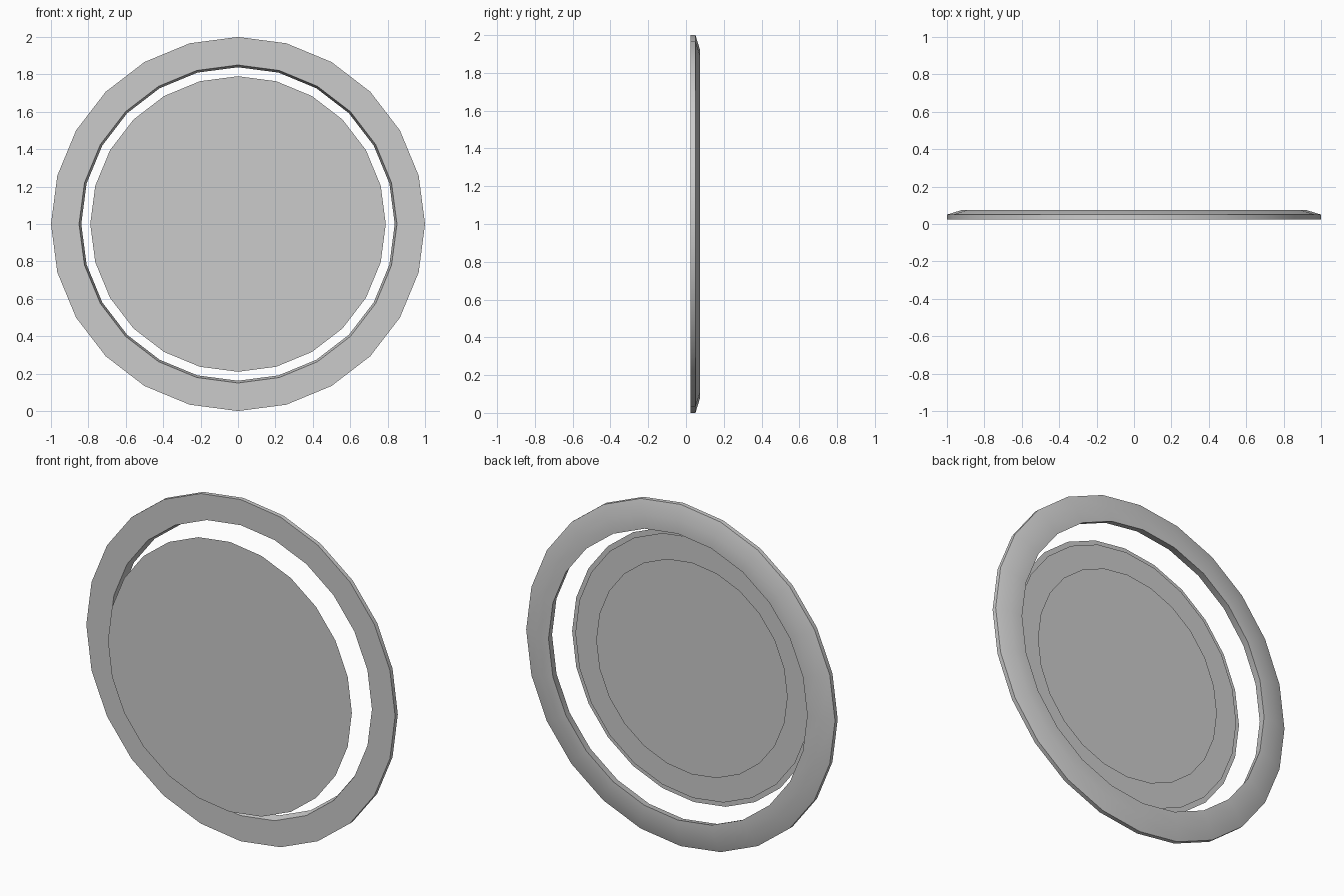
import bpy, bmesh, math

if "Cube" in bpy.data.objects:
    bpy.data.objects.remove(bpy.data.objects["Cube"])

SIDES = 24
CENTRE_Z = 1.0

grey = bpy.data.materials.new("light grey")
grey.diffuse_color = (0.6, 0.6, 0.6, 1)
grey.use_nodes = True
grey.node_tree.nodes["Principled BSDF"].inputs["Base Color"].default_value = grey.diffuse_color


def circle_point(radius, y, i):
    a = 2 * math.pi * i / SIDES
    return (radius * math.cos(a), y, CENTRE_Z + radius * math.sin(a))


def make_object(name, bm):
    mesh = bpy.data.meshes.new(name)
    bm.to_mesh(mesh)
    bm.free()
    mesh.materials.append(grey)
    obj = bpy.data.objects.new(name, mesh)
    bpy.context.collection.objects.link(obj)
    return obj


def lathe(name, profile):
    """Closed ring swept around the y axis from (radius, y) points."""
    bm = bmesh.new()
    loops = [[bm.verts.new(circle_point(r, y, i)) for i in range(SIDES)]
             for r, y in profile]
    for k, a in enumerate(loops):
        b = loops[(k + 1) % len(loops)]
        for i in range(SIDES):
            j = (i + 1) % SIDES
            bm.faces.new((a[i], a[j], b[j], b[i]))
    bmesh.ops.recalc_face_normals(bm, faces=bm.faces[:])
    return make_object(name, bm)


def flat_disc(name, radius, y, facing):
    """Thin sheet facing -y (facing = 1) or +y (facing = -1)."""
    bm = bmesh.new()
    bm.faces.new([bm.verts.new(circle_point(radius, y, i * facing))
                  for i in range(SIDES)])
    return make_object(name, bm)


# Outer rim with a bevelled back edge and a slightly tapered bore
rim = lathe("outer_rim", [(0.85, 0.025), (1.0, 0.025), (1.0, 0.05),
                          (0.92, 0.075), (0.838, 0.075)])
bpy.context.view_layer.objects.active = rim
rim.select_set(True)
bpy.ops.object.shade_smooth_by_angle(angle=math.radians(40))

# Layered sheets floating in front of the rim
flat_disc("front_disc", 0.79, -0.075, 1)
flat_disc("middle_disc", 0.762, -0.065, -1)
flat_disc("back_disc", 0.62, -0.055, -1)
